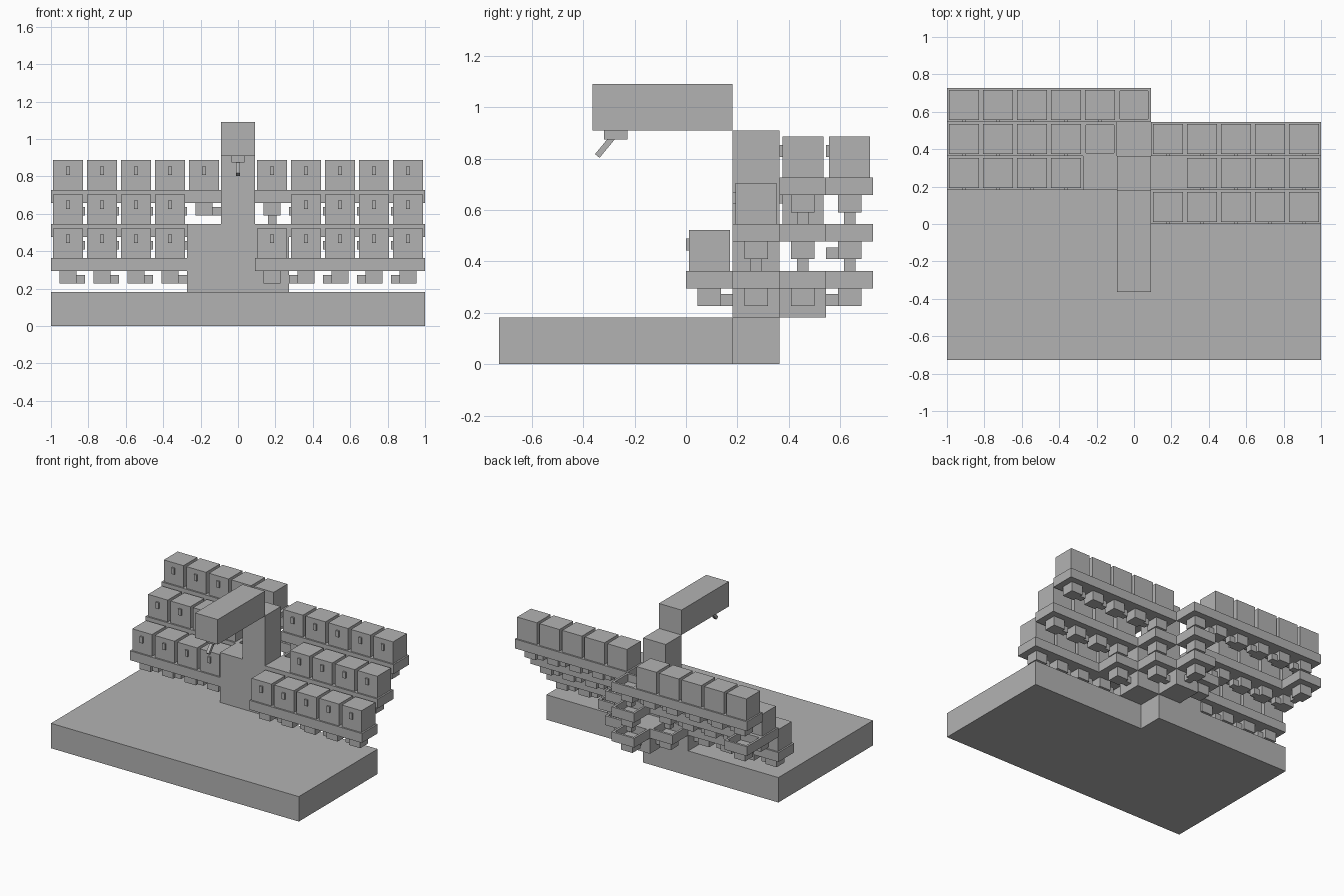
import bpy
import bmesh
from mathutils import Matrix, Vector

U = 2 / 11        # one grid cell
P = U / 16        # fine unit inside a cell

cube = bpy.data.objects.get("Cube")
if cube:
    bpy.data.objects.remove(cube, do_unlink=True)

grey = bpy.data.materials.new("plain_grey")
grey.use_nodes = True
grey.diffuse_color = (0.45, 0.45, 0.45, 1)
grey.node_tree.nodes["Principled BSDF"].inputs["Base Color"].default_value = (0.45, 0.45, 0.45, 1)


def add_box(bm, lo, hi, unit):
    """Add a box between two corners and return its top face."""
    lo, hi = Vector(lo) * unit, Vector(hi) * unit
    matrix = Matrix.Translation((lo + hi) / 2) @ Matrix.Diagonal((*(hi - lo), 1))
    verts = bmesh.ops.create_cube(bm, size=1, matrix=matrix)["verts"]
    faces = {f for v in verts for f in v.link_faces}
    return max(faces, key=lambda f: f.calc_center_median().z)


def finish(bm, name):
    mesh = bpy.data.meshes.new(name)
    bm.to_mesh(mesh)
    bm.free()
    mesh.materials.append(grey)
    return mesh


def place(mesh, name, location=(0, 0, 0)):
    obj = bpy.data.objects.new(name, mesh)
    obj.location = location
    bpy.context.collection.objects.link(obj)
    return obj


def block(name, lo, hi, unit=U):
    bm = bmesh.new()
    add_box(bm, lo, hi, unit)
    return place(finish(bm, name), name)


def funnel_mesh(spout):
    """Open tray with a narrow body and one spout."""
    bm = bmesh.new()
    top = add_box(bm, (-8, -8, 10), (8, 8, 16), P)
    bmesh.ops.inset_region(bm, faces=[top], thickness=2 * P)
    floor = bmesh.ops.extrude_discrete_faces(bm, faces=[top])["faces"][0]
    bmesh.ops.translate(bm, verts=floor.verts[:], vec=(0, 0, -5 * P))
    add_box(bm, (-4, -4, 4), (4, 4, 10), P)
    corners = {
        "down": ((-2, -2, 0), (2, 2, 4)),
        "left": ((4, -2, 4), (8, 2, 8)),
        "right": ((-8, -2, 4), (-4, 2, 8)),
        "back": ((-2, 4, 4), (2, 8, 8)),
        "front": ((-2, -8, 4), (2, -4, 8)),
    }
    add_box(bm, *corners[spout], P)
    return finish(bm, "funnel_" + spout)


def chest_mesh():
    bm = bmesh.new()
    add_box(bm, (-7, -7, 0), (7, 7, 14), P)
    add_box(bm, (-1, -8, 7), (1, -7, 11), P)
    return finish(bm, "storage_box")


funnels = {s: funnel_mesh(s) for s in ("down", "left", "right", "back", "front")}
chest = chest_mesh()


def cell(i, j, k):
    return (i * U, (j + 0.5) * U, k * U)


def funnel(i, j, k, spout):
    place(funnels[spout], "funnel", cell(i, j, k))


def station(i, j, k, spout):
    """Funnel with a storage box on top."""
    funnel(i, j, k, spout)
    place(chest, "storage_box", cell(i, j, k + 1))


# Floor slab and its rear extension
block("floor_slab", (-5.5, -4, 0), (5.5, 1, 1))
block("floor_extension", (-5.5, 1, 0), (0.5, 2, 1))

# Central wall, column and overhanging beam
block("wall_right", (-1.5, 1, 1), (-0.5, 2, 3))
block("wall_left", (0.5, 1, 1), (1.5, 2, 3))
block("wall_middle", (-0.5, 1, 1), (0.5, 2, 2))
block("wall_panel", (-0.5, 1, 2), (0.5, 2, 3))
block("column", (-0.5, 1, 3), (0.5, 2, 5))
block("beam", (-0.5, -2, 5), (0.5, 1, 6))
block("collector", (-0.5, 2, 1), (0.5, 3, 2))

# Three stepped rows of boxes on each side, flowing to the middle
for level in (1, 2, 3):
    for i in range(2, 6):
        station(-i, level, level, "left")
        drop = level == 2 and i == 2
        station(i, level - 1, level, "down" if drop else "right")

# Boxes next to the middle
station(1, 0, 1, "back")
station(1, 2, 3, "down")
station(-1, 3, 3, "left")

# Open funnels that lead down to the collector
funnel(1, 2, 2, "down")
funnel(1, 2, 1, "right")
funnel(2, 1, 1, "right")
funnel(-1, 2, 2, "down")
funnel(-1, 2, 1, "left")
funnel(0, 3, 3, "down")
funnel(0, 3, 2, "down")
funnel(0, 3, 1, "front")
funnel(-5, 3, 2, "front")

# Lever hanging under the beam
block("lever_base", (-3, -28, 77), (3, -20, 80), P)
lever = block("lever_handle", (-1, -1, -10), (1, 1, 0), P)
lever.location = (0, -1.5 * U, 5 * U - P)
lever.rotation_euler.x = -0.69
